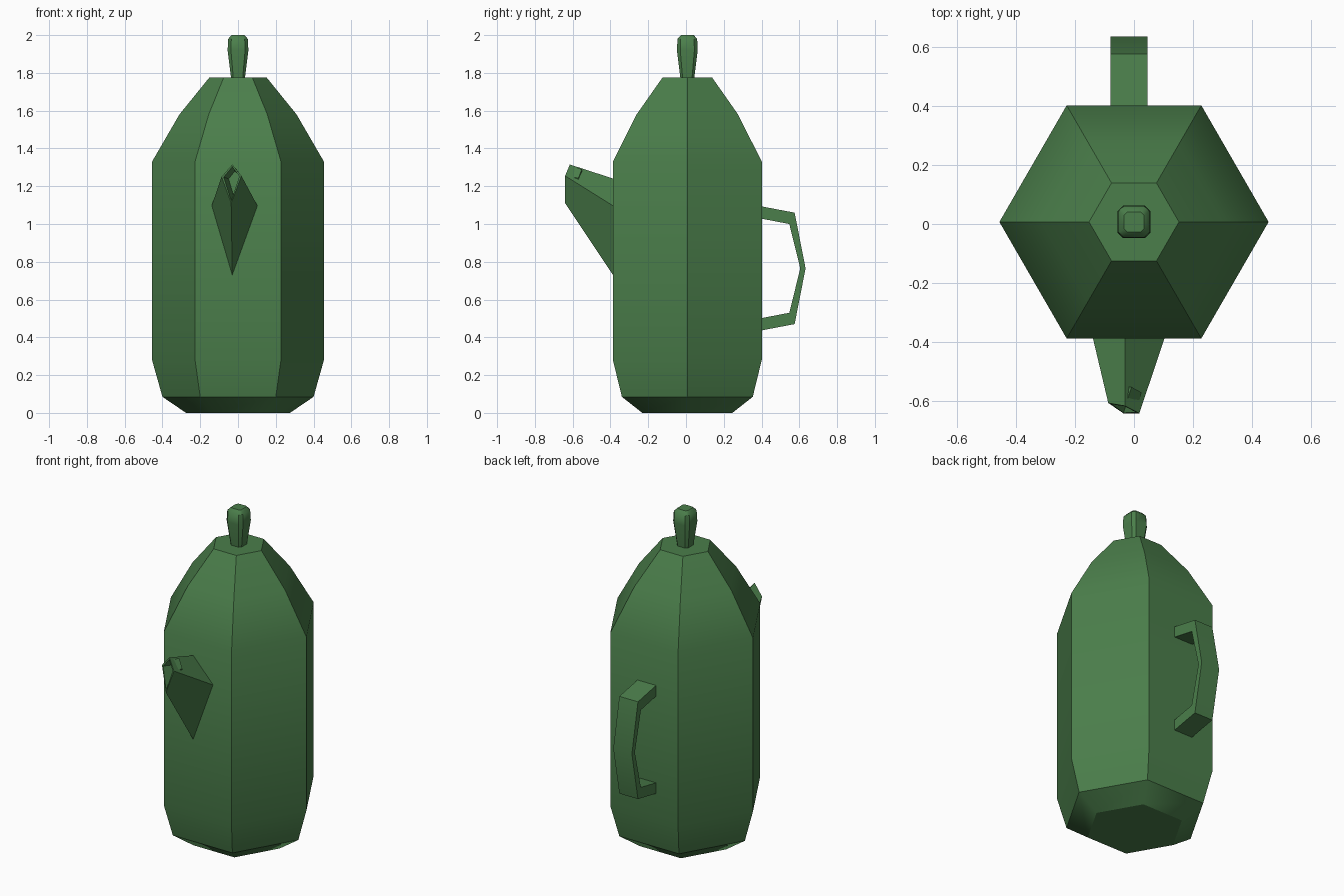
import bpy, bmesh, math

cube = bpy.data.objects.get("Cube")
if cube:
    bpy.data.objects.remove(cube)

green = bpy.data.materials.new("leaf green")
green.use_nodes = True
COLOR = (0.07, 0.21, 0.07, 1)
green.diffuse_color = COLOR
green.node_tree.nodes["Principled BSDF"].inputs["Base Color"].default_value = COLOR

AXIS_Y = 0.007  # the pot's axis sits a little behind the origin


def finish(name, bm, angle):
    """Turn a bmesh into a shaded object."""
    bmesh.ops.recalc_face_normals(bm, faces=bm.faces)
    mesh = bpy.data.meshes.new(name)
    bm.to_mesh(mesh)
    bm.free()
    mesh.materials.append(green)
    obj = bpy.data.objects.new(name, mesh)
    bpy.context.collection.objects.link(obj)
    bpy.ops.object.select_all(action="DESELECT")
    obj.select_set(True)
    bpy.context.view_layer.objects.active = obj
    bpy.ops.object.shade_smooth_by_angle(angle=math.radians(angle))
    return obj


def loft(rings):
    """Skin rings of equal length; returns the bmesh and its end cap."""
    bm = bmesh.new()
    loops = [[bm.verts.new(p) for p in ring] for ring in rings]
    n = len(loops[0])
    for a, b in zip(loops, loops[1:]):
        for i in range(n):
            j = (i + 1) % n
            bm.faces.new((a[i], a[j], b[j], b[i]))
    bm.faces.new(loops[0][::-1])
    cap = bm.faces.new(loops[-1])
    bmesh.ops.recalc_face_normals(bm, faces=bm.faces)
    return bm, cap


def hexagon(r, z):
    return [(r * math.cos(i * math.pi / 3), AXIS_Y + r * math.sin(i * math.pi / 3), z)
            for i in range(6)]


def cut_square(h, z):
    """Square ring with clipped corners."""
    c = h * 0.68
    pts = [(h, -c), (h, c), (c, h), (-c, h), (-h, c), (-h, -c), (-c, -h), (c, -h)]
    return [(x, AXIS_Y + y, z) for x, y in pts]


# Six-sided pot with tapered foot and shoulders
body_profile = [(0.275, 0), (0.4, 0.085), (0.455, 0.28),
                (0.455, 1.33), (0.31, 1.58), (0.152, 1.775)]
bm, _ = loft([hexagon(r, z) for r, z in body_profile])
finish("pot_body", bm, 38)

# Lid knob, flaring upward
knob_profile = [(0.035, 1.76), (0.055, 1.92), (0.052, 1.98), (0.034, 2.0)]
bm, _ = loft([cut_square(h, z) for h, z in knob_profile])
finish("lid_knob", bm, 40)

# Spout: diamond section, narrowing to a slanted hollow tip
spout_base = [(-0.03, -0.36, 1.232), (-0.145, -0.36, 1.08),
              (-0.03, -0.36, 0.69), (0.112, -0.36, 1.08)]
spout_tip = [(-0.03, -0.615, 1.315), (-0.087, -0.605, 1.25),
             (-0.036, -0.64, 1.11), (0.018, -0.64, 1.255)]
bm, mouth = loft([spout_base, spout_tip])
bmesh.ops.inset_individual(bm, faces=[mouth], thickness=0.012)
bmesh.ops.inset_individual(bm, faces=[mouth], thickness=0.004, depth=-0.07)
finish("spout", bm, 30)

# Handle: flat angular strap behind the pot
strap = [(0.38, 1.097, 1.032), (0.575, 1.06, 1.0), (0.633, 0.765, 0.765),
         (0.575, 0.47, 0.53), (0.38, 0.433, 0.498)]
rings = []
for i, (y, z_out, z_in) in enumerate(strap):
    y_in = y if i in (0, len(strap) - 1) else y - 0.028
    rings.append([(-0.08, y, z_out), (0.045, y, z_out),
                  (0.045, y_in, z_in), (-0.08, y_in, z_in)])
bm, _ = loft(rings)
finish("handle", bm, 30)
